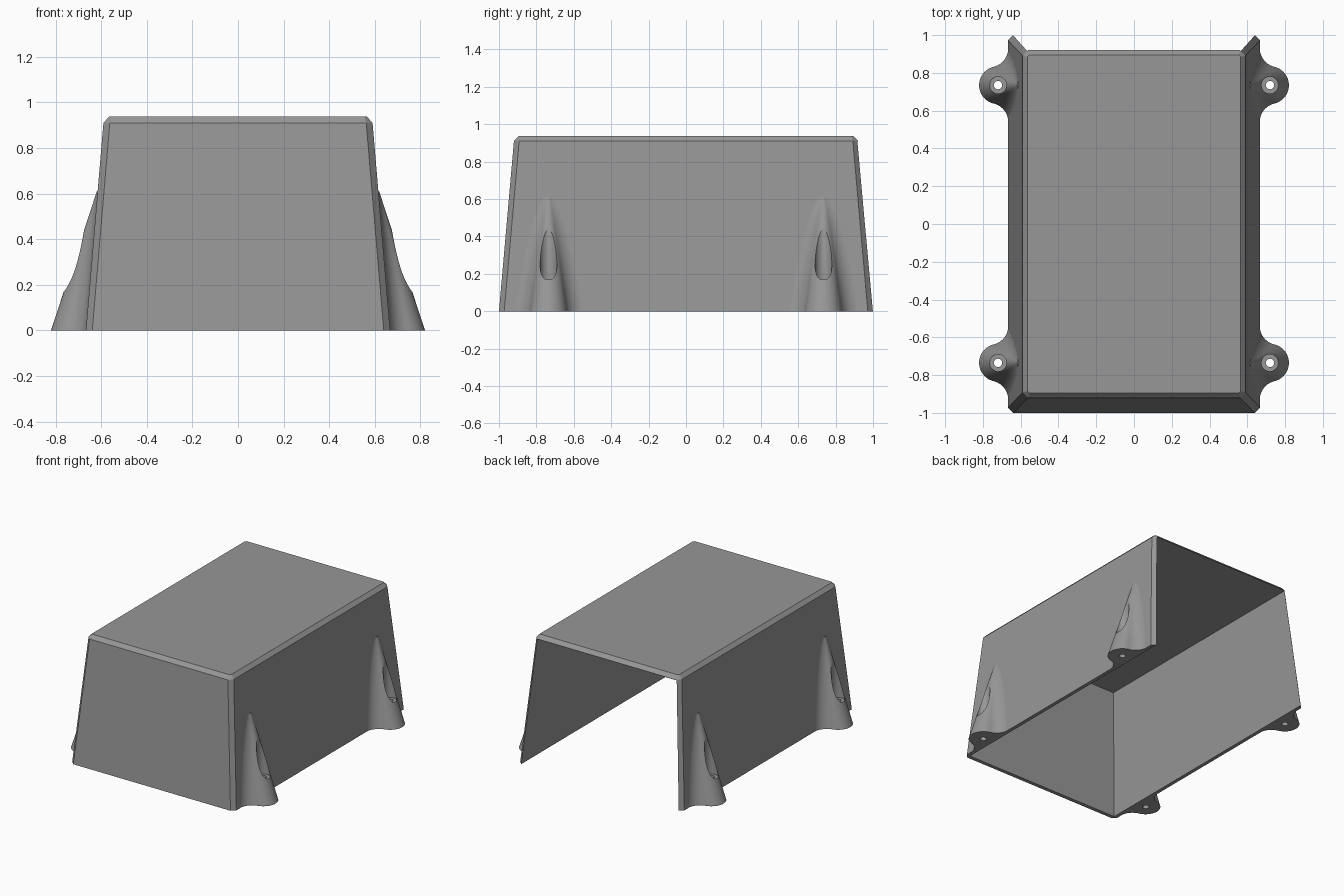
import bpy, bmesh, math

if "Cube" in bpy.data.objects:
    bpy.data.objects.remove(bpy.data.objects["Cube"])

grey = bpy.data.materials.new("plain grey")
grey.diffuse_color = (0.31, 0.31, 0.31, 1)
grey.use_nodes = True
grey.node_tree.nodes["Principled BSDF"].inputs["Base Color"].default_value = grey.diffuse_color


def loft(name, rings):
    """Closed solid through a stack of rings with equal point counts."""
    bm = bmesh.new()
    rows = [[bm.verts.new(p) for p in ring] for ring in rings]
    n = len(rows[0])
    for a, b in zip(rows, rows[1:]):
        for i in range(n):
            j = (i + 1) % n
            bm.faces.new((a[i], a[j], b[j], b[i]))
    bm.faces.new(rows[0])
    bm.faces.new(rows[-1])
    bmesh.ops.recalc_face_normals(bm, faces=bm.faces)
    mesh = bpy.data.meshes.new(name)
    bm.to_mesh(mesh)
    bm.free()
    mesh.materials.append(grey)
    obj = bpy.data.objects.new(name, mesh)
    bpy.context.collection.objects.link(obj)
    return obj


def cut(obj, cutter):
    """Subtract the cutter and remove it."""
    mod = obj.modifiers.new("cut", 'BOOLEAN')
    mod.operation = 'DIFFERENCE'
    mod.solver = 'EXACT'
    mod.object = cutter
    bpy.context.view_layer.objects.active = obj
    bpy.ops.object.modifier_apply(modifier=mod.name)
    bpy.data.objects.remove(cutter)


def octagon(hx, hy, c, z):
    return [(hx, -hy + c, z), (hx, hy - c, z), (hx - c, hy, z), (-hx + c, hy, z),
            (-hx, hy - c, z), (-hx, -hy + c, z), (-hx + c, -hy, z), (hx - c, -hy, z)]


def circle(x, y, r, z, n=32):
    return [(x + r * math.cos(2 * math.pi * i / n),
             y + r * math.sin(2 * math.pi * i / n), z) for i in range(n)]


# Tapered cover with chamfered edges, hollow, open below and at the back
cover = loft("cover_shell", [octagon(0.667, 1.0, 0.028, 0),
                             octagon(0.59, 0.92, 0.028, 0.91),
                             octagon(0.565, 0.895, 0.01, 0.937)])


def cavity_ring(z):
    hx, front = 0.64 - 0.0815 * z, -0.972 + 0.088 * z
    return [(hx, front, z), (hx, 1.3, z), (-hx, 1.3, z), (-hx, front, z)]


cut(cover, loft("cavity_cutter", [cavity_ring(-0.1), cavity_ring(0.908)]))


# Mounting lugs: rounded nose blended into the wall, fading out upwards
FILLET = 0.1


def lug_ring(z, sx, sy):
    wall = 0.666 - 0.0846 * z
    radius = 0.1 - 0.12 * z
    centre = 0.82 - 0.33 * z - radius
    dx = wall + FILLET - centre
    dy = math.sqrt((FILLET + radius) ** 2 - dx ** 2)
    a = math.atan2(dy, dx)
    side = [(wall + FILLET + FILLET * math.cos(math.pi + a * i / 10),
             dy + FILLET * math.sin(math.pi + a * i / 10)) for i in range(10)]
    nose = [(centre + radius * math.cos(a - 2 * a * i / 24),
             radius * math.sin(a - 2 * a * i / 24)) for i in range(25)]
    pts = [(wall - 0.012, dy)] + side + nose
    pts += [(x, -y) for x, y in reversed(side)] + [(wall - 0.012, -dy)]
    return [(sx * x, sy * 0.735 + y, z) for x, y in pts]


for sx, side in ((1, "right"), (-1, "left")):
    for sy, end in ((-1, "front"), (1, "back")):
        lug = loft(f"mounting_lug_{end}_{side}",
                   [lug_ring(0.61 * i / 16, sx, sy) for i in range(17)])
        # Screw head recess and screw hole
        for r, low, high in ((0.045, 0.17, 0.8), (0.022, -0.1, 0.3)):
            cut(lug, loft("drill", [circle(sx * 0.72, sy * 0.735, r, low),
                                    circle(sx * 0.72, sy * 0.735, r, high)]))
        bpy.ops.object.select_all(action='DESELECT')
        lug.select_set(True)
        bpy.context.view_layer.objects.active = lug
        bpy.ops.object.shade_smooth_by_angle(angle=math.radians(30))
